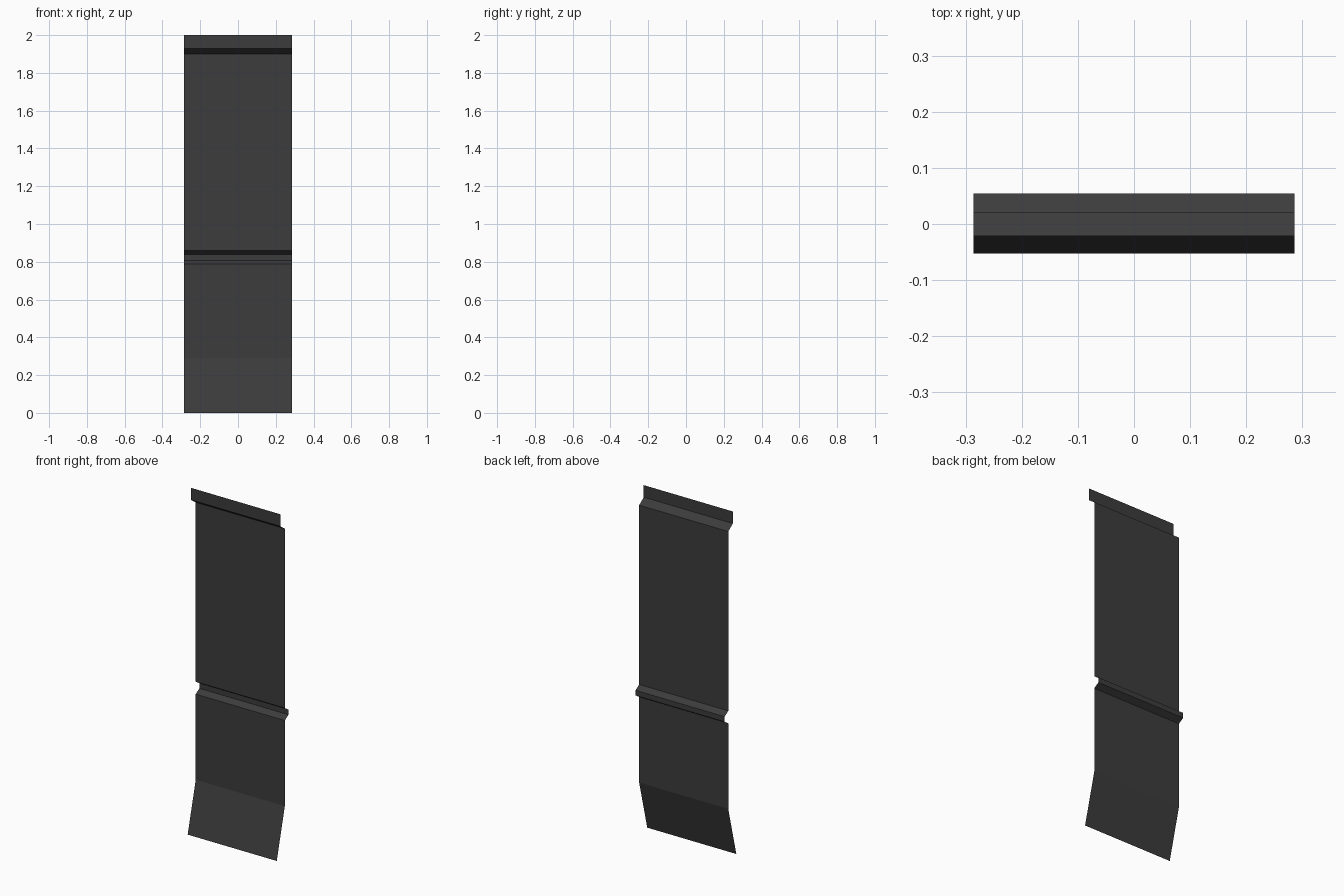
import bpy
import bmesh

if "Cube" in bpy.data.objects:
    bpy.data.objects.remove(bpy.data.objects["Cube"])

# flat dark grey material
grey = bpy.data.materials.new("dark grey")
grey.diffuse_color = (0.045, 0.045, 0.045, 1)
grey.use_nodes = True
grey.node_tree.nodes["Principled BSDF"].inputs["Base Color"].default_value = grey.diffuse_color

# folded sheet profile (y, z) from the kicked-out foot to the top lip
HALF_WIDTH = 0.286
profile = [
    (-0.053, 0.0), (0.021, 0.29),                 # sloping foot
    (0.021, 0.787), (0.054, 0.808),               # lower panel, groove
    (0.054, 0.838), (0.021, 0.859),
    (0.021, 1.90), (-0.021, 1.93), (-0.021, 2.0)  # upper panel, top lip
]

# sweep the profile across the width as an open, unthickened sheet
bm = bmesh.new()
left = [bm.verts.new((-HALF_WIDTH, y, z)) for y, z in profile]
right = [bm.verts.new((HALF_WIDTH, y, z)) for y, z in profile]
for i in range(len(profile) - 1):
    bm.faces.new((left[i], right[i], right[i + 1], left[i + 1]))
mesh = bpy.data.meshes.new("folded_panel")
bm.to_mesh(mesh)
bm.free()
mesh.materials.append(grey)
panel = bpy.data.objects.new("folded_panel", mesh)
bpy.context.collection.objects.link(panel)
